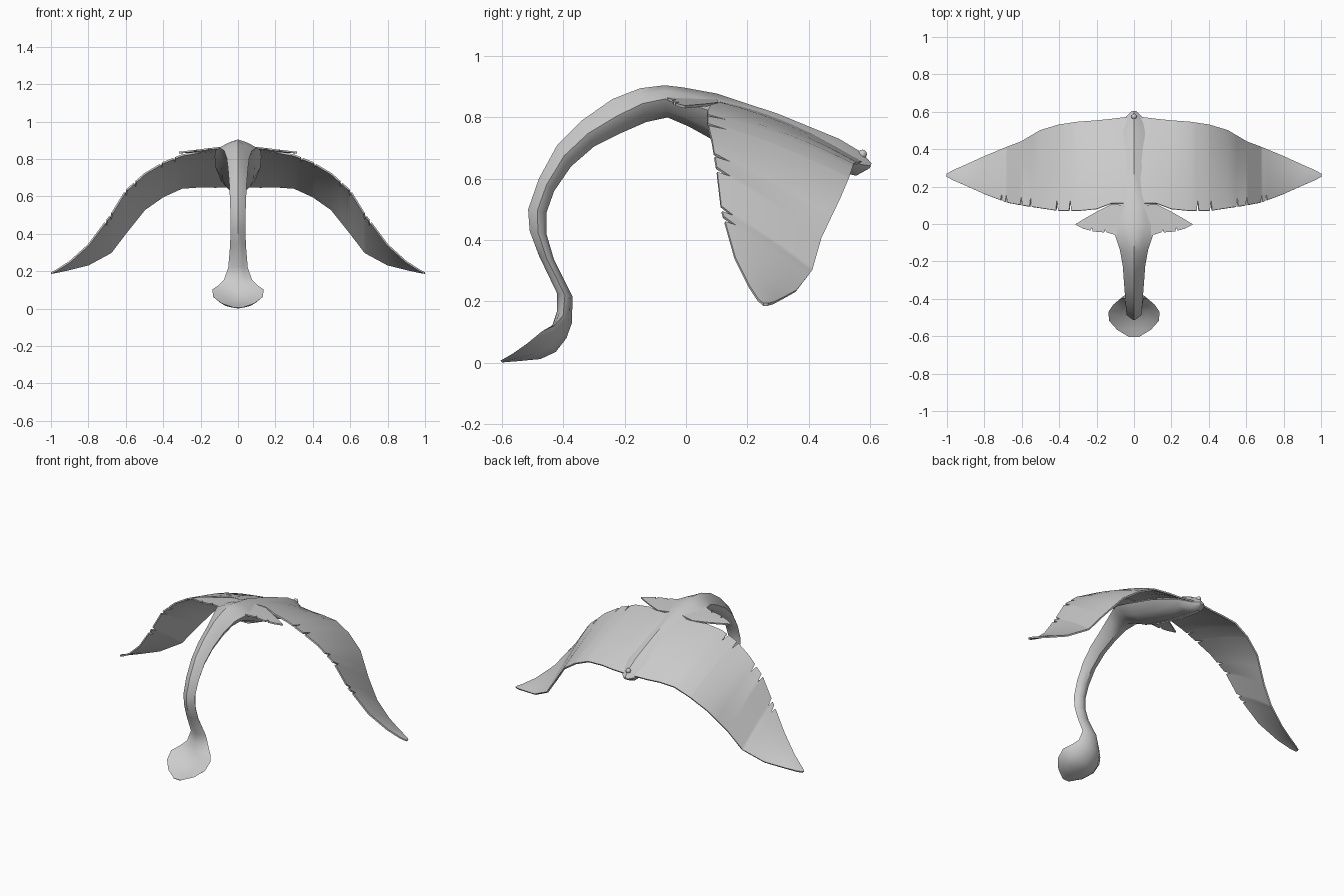
import bpy, bmesh, math
from mathutils import Vector

if "Cube" in bpy.data.objects:
    bpy.data.objects.remove(bpy.data.objects["Cube"])

grey = bpy.data.materials.new("plain_grey")
grey.diffuse_color = (0.6, 0.6, 0.6, 1)
grey.use_nodes = True
grey.node_tree.nodes["Principled BSDF"].inputs["Base Color"].default_value = grey.diffuse_color


def finish(name, bm, mirror=False, thickness=0):
    """Turn a bmesh into a smooth-shaded object, with optional mirror and thickness."""
    bmesh.ops.recalc_face_normals(bm, faces=bm.faces)
    me = bpy.data.meshes.new(name)
    bm.to_mesh(me)
    bm.free()
    me.materials.append(grey)
    ob = bpy.data.objects.new(name, me)
    bpy.context.collection.objects.link(ob)
    if mirror:
        ob.modifiers.new("mirror", 'MIRROR').use_clip = True
    if thickness:
        s = ob.modifiers.new("solid", 'SOLIDIFY')
        s.thickness, s.offset = thickness, 0
    bpy.ops.object.select_all(action='DESELECT')
    ob.select_set(True)
    bpy.context.view_layer.objects.active = ob
    bpy.ops.object.convert(target='MESH')
    bpy.ops.object.shade_smooth_by_angle(angle=math.radians(40))
    return ob


# Body, curved tail and spoon-shaped end: one loft
# top y, top z, bottom y, bottom z, half width, height of the sides (0 bottom, 1 top)
BODY = [
    (.605, .65, .60, .635, .015, .5), (.575, .685, .555, .61, .05, .5),
    (.50, .73, .47, .63, .09, .55), (.30, .812, .30, .665, .12, .6),
    (.10, .878, .10, .72, .125, .6), (-.01, .898, .01, .77, .12, .6),
    (-.07, .905, -.06, .80, .10, .58), (-.15, .895, -.13, .785, .075, .55),
    (-.24, .86, -.21, .75, .06, .5), (-.34, .79, -.30, .705, .053, .5),
    (-.42, .71, -.375, .64, .047, .5), (-.48, .60, -.43, .56, .043, .5),
    (-.515, .50, -.455, .49, .04, .5), (-.51, .43, -.455, .42, .04, .5),
    (-.48, .35, -.43, .335, .042, .5), (-.42, .225, -.37, .215, .052, .5),
    (-.42, .17, -.372, .13, .075, .6), (-.435, .125, -.39, .08, .11, .9),
    (-.455, .08, -.425, .035, .137, 1.5), (-.50, .042, -.475, .012, .133, 1.7),
    (-.56, .02, -.55, .005, .09, 1.6), (-.605, .007, -.60, .001, .025, 1.0),
]
bm = bmesh.new()
rings = []
for ty, tz, by, bz, w, s in BODY:
    top, bot = Vector((0, ty, tz)), Vector((0, by, bz))
    up = 1 + (s - 1) * .4
    section = [(0, 1), (.5, up), (1, s), (.7, s * .35),
               (0, 0), (-.7, s * .35), (-1, s), (-.5, up)]
    rings.append([bm.verts.new(bot.lerp(top, f) + Vector((k * w, 0, 0)))
                  for k, f in section])
for a, b in zip(rings, rings[1:]):
    for i in range(8):
        j = (i + 1) % 8
        bm.faces.new((a[i], a[j], b[j], b[i]))
bm.faces.new(rings[0])
bm.faces.new(rings[-1])
finish("body_and_tail", bm)

# Wings: x, leading y, leading z, trailing y, trailing z
WING = [
    (0, .575, .655, .11, .85), (.12, .56, .65, .11, .845),
    (.2, .552, .652, .08, .838), (.3, .545, .645, .07, .82),
    (.4, .53, .60, .07, .78), (.5, .50, .53, .085, .72),
    (.6, .44, .405, .10, .63), (.68, .41, .30, .115, .50),
    (.8, .36, .235, .16, .34), (.9, .315, .21, .205, .25),
    (.97, .285, .195, .235, .205), (1, .268, .19, .252, .19),
]
SLITS = [.34, .41, .55, .6, .68, .705]


def wing_at(x):
    for a, b in zip(WING, WING[1:]):
        if a[0] <= x <= b[0]:
            t = (x - a[0]) / (b[0] - a[0])
            return [p + (q - p) * t for p, q in zip(a, b)]


columns = {r[0]: 1.0 for r in WING}
for s in SLITS:
    columns.update({s - .006: 1.0, s: .87, s + .006: 1.0})
bm = bmesh.new()
grid = []
N = 6
for x in sorted(columns):
    _, yl, zl, yt, zt = wing_at(x)
    col = []
    for k in range(N + 1):
        # only the last row is pulled in, which opens the feather slit
        u = k / N * .86 / (1 - 1 / N) if k < N else columns[x]
        bulge = .025 * 4 * u * (1 - u) * (1 - x)
        col.append(bm.verts.new((x, yl + (yt - yl) * u, zl + (zt - zl) * u + bulge)))
    grid.append(col)
for a, b in zip(grid, grid[1:]):
    for k in range(N):
        bm.faces.new((a[k], a[k + 1], b[k + 1], b[k]))
finish("wings", bm, mirror=True, thickness=.009)

# Small rear fins with notched edges
FIN = [(.04, .10), (.12, .105), (.20, .065), (.27, .025), (.315, -.003),
       (.27, -.025), (.235, -.035), (.225, -.02), (.22, -.04), (.16, -.045),
       (.155, -.03), (.145, -.045), (.08, -.065), (.04, -.06)]
bm = bmesh.new()
bm.faces.new([bm.verts.new((x, y, .872 - .12 * x - .12 * max(y, 0)))
              for x, y in FIN])
bmesh.ops.triangulate(bm, faces=bm.faces)
finish("rear_fins", bm, mirror=True, thickness=.009)

# Small round stud near the front tip
bm = bmesh.new()
bmesh.ops.create_uvsphere(bm, u_segments=12, v_segments=8, radius=.015)
bmesh.ops.translate(bm, verts=bm.verts, vec=(0, .575, .68))
finish("tip_stud", bm)
